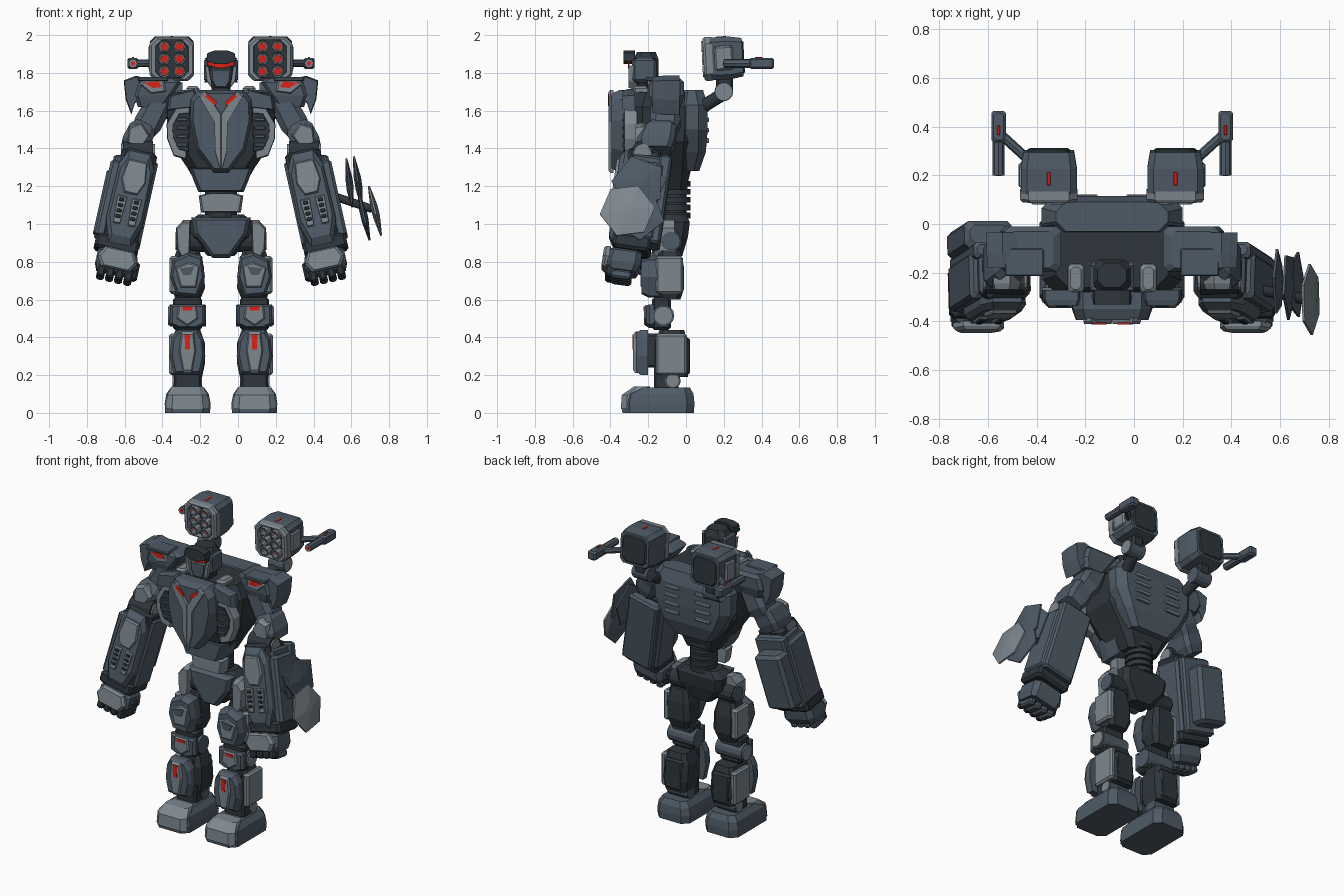
import bpy, bmesh, math
from mathutils import Matrix, Vector

CX = -0.09  # body axis


def material(name, rgb):
    m = bpy.data.materials.new(name)
    m.diffuse_color = (*rgb, 1)
    return m


DARK = material("dark steel", (0.028, 0.037, 0.045))
MID = material("blue grey armour", (0.078, 0.104, 0.135))
LIGHT = material("light grey armour", (0.205, 0.245, 0.275))
RED = material("red glow", (0.7, 0.015, 0.008))
I4 = Matrix.Identity(4)


def emit(name, verts, faces, mat, M=I4, mir=True):
    """Make the part, plus its mirror image across the body axis."""
    for s, tag in ((1, "_left"), (-1, "_right")) if mir else ((1, ""),):
        bm = bmesh.new()
        vs = []
        for v in verts:
            p = M @ Vector(v)
            vs.append(bm.verts.new((p.x * s + CX, p.y, p.z)))
        for f in faces:
            bm.faces.new([vs[i] for i in f])
        bmesh.ops.recalc_face_normals(bm, faces=bm.faces)
        me = bpy.data.meshes.new(name + tag)
        bm.to_mesh(me)
        bm.free()
        me.materials.append(mat)
        bpy.context.collection.objects.link(bpy.data.objects.new(name + tag, me))


def skin(name, rings, mat, M=I4, mir=True):
    n = len(rings[0])
    faces = [list(range(n)), [(len(rings) - 1) * n + i for i in range(n)]]
    for k in range(len(rings) - 1):
        for i in range(n):
            j = (i + 1) % n
            faces.append([k * n + i, k * n + j, (k + 1) * n + j, (k + 1) * n + i])
    emit(name, [v for r in rings for v in r], faces, mat, M, mir)


def loft(name, secs, mat, M=I4, mir=True):
    """Stacked chamfered rectangles: (z, x0, x1, y0, y1, chamfer)."""
    rings = []
    for z, a, b, c, d, k in secs:
        rings.append([(a + k, c, z), (b - k, c, z), (b, c + k, z), (b, d - k, z),
                      (b - k, d, z), (a + k, d, z), (a, d - k, z), (a, c + k, z)])
    skin(name, rings, mat, M, mir)


def box(name, x, y, z, mat, c=0.012, M=I4, mir=True):
    """Chamfered box from three ranges."""
    t = lambda h, i: (h, x[0] + i, x[1] - i, y[0] + i, y[1] - i, c)
    loft(name, [t(z[0], c), t(z[0] + c, 0), t(z[1] - c, 0), t(z[1], c)], mat, M, mir)


def plate(name, pts, back, front, mat, k=0.85, M=I4, mir=True):
    """Front-facing outline in x and z, shrunk by k on the front face."""
    cx = sum(p[0] for p in pts) / len(pts)
    cz = sum(p[1] for p in pts) / len(pts)
    mid = back + (front - back) * 0.6
    ring = lambda y, q: [(cx + (x - cx) * q, y, cz + (z - cz) * q) for x, z in pts]
    skin(name, [ring(back, 1), ring(mid, 1), ring(front, k)], mat, M, mir)


def sym(pts):
    return pts + [(-x, z) for x, z in reversed(pts)]


def turned(name, a, b, prof, mat, n=14, M=I4, mir=True):
    """Profile of (fraction along the axis, radius) turned around a to b."""
    a, b = Vector(a), Vector(b)
    q = (b - a).to_track_quat('Z', 'Y')
    skin(name, [[a.lerp(b, t) + q @ Vector((r * math.cos(math.tau * i / n), r * math.sin(math.tau * i / n), 0))
                 for i in range(n)] for t, r in prof], mat, M, mir)


def cyl(name, a, b, r, mat, n=14, M=I4, mir=True):
    turned(name, a, b, ((0, r), (1, r)), mat, n, M, mir)


# Feet and ankles
loft("foot", [(0, .058, .296, -.337, .042, .04), (.05, .055, .298, -.34, .045, .04),
              (.1, .065, .29, -.33, .04, .04), (.135, .09, .265, -.25, .02, .03)], MID)
loft("toe_cap", [(.02, .065, .29, -.345, -.2, .03), (.095, .07, .285, -.34, -.2, .03),
                 (.14, .095, .26, -.275, -.19, .02)], LIGHT)
cyl("ankle", (.1, -.07, .17), (.25, -.07, .17), .042, MID)
cyl("ankle_cap", (.25, -.07, .17), (.258, -.07, .17), .036, LIGHT)
box("ankle_block", (.105, .25), (-.17, -.04), (.12, .26), DARK)

# Lower legs
loft("shin", [(.19, .1, .25, -.15, .01, .02), (.26, .085, .268, -.165, .02, .03),
              (.37, .085, .268, -.165, .01, .03), (.44, .11, .24, -.14, -.01, .02)], DARK)
box("calf_side", (.235, .275), (-.16, .005), (.2, .42), LIGHT)
box("calf_back", (.11, .24), (-.02, .02), (.2, .4), DARK)
plate("shin_plate", [(.105, .2), (.25, .2), (.272, .3), (.262, .39), (.235, .44), (.12, .44), (.092, .39), (.083, .3)],
      -.2, -.265, MID)
plate("shin_ridge", [(.155, .21), (.2, .21), (.222, .33), (.21, .43), (.145, .43), (.133, .33)], -.25, -.28, LIGHT)
plate("shin_light", [(.165, .335), (.19, .335), (.193, .415), (.162, .415)], -.279, -.283, RED, 1)
box("shin_core", (.13, .225), (-.22, -.1), (.24, .42), DARK)

# Knees
cyl("knee_joint", (.08, -.12, .515), (.272, -.12, .515), .058, MID)
cyl("knee_cap", (.272, -.12, .515), (.28, -.12, .515), .05, LIGHT)
box("knee_block", (.1, .255), (-.18, -.08), (.44, .61), DARK)
plate("knee_plate", [(.085, .47), (.13, .45), (.225, .45), (.27, .47), (.27, .575), (.085, .575)], -.17, -.21, MID)
plate("knee_ridge", [(.12, .5), (.178, .46), (.235, .5), (.225, .57), (.13, .57)], -.2, -.222, LIGHT)
plate("knee_light", [(.15, .543), (.205, .543), (.205, .563), (.15, .563)], -.221, -.225, RED, 1)

# Thighs and hips
loft("thigh", [(.6, .11, .24, -.14, -.03, .02), (.66, .085, .262, -.165, -.01, .03),
               (.77, .09, .265, -.165, -.01, .03), (.86, .115, .235, -.14, -.03, .02)], DARK)
box("thigh_side", (.225, .272), (-.16, -.015), (.63, .83), LIGHT)
plate("thigh_plate", [(.125, .61), (.235, .62), (.27, .72), (.255, .81), (.17, .85), (.1, .83), (.085, .72)],
      -.14, -.235, MID)
plate("thigh_ridge", [(.13, .66), (.215, .66), (.245, .77), (.17, .8), (.11, .78)], -.215, -.242, LIGHT)
plate("thigh_vent", [(.16, .73), (.2, .73), (.22, .765), (.14, .775)], -.241, -.249, MID, 1)
cyl("hip_joint", (.08, -.08, .91), (.232, -.08, .91), .06, DARK)
cyl("hip_cap", (.232, -.08, .91), (.242, -.08, .91), .05, MID)
plate("hip_guard", [(.165, .83), (.2, .8), (.232, .86), (.238, .98), (.2, 1.02), (.16, 1.02)],
      -.06, -.17, LIGHT)
loft("pelvis", [(.83, -.07, .07, -.13, -.02, .02), (.93, -.16, .16, -.15, .01, .03),
                (1.01, -.17, .17, -.14, .02, .03), (1.05, -.12, .12, -.12, 0, .03)], DARK, mir=False)
plate("pelvis_front", sym([(.045, .82), (.14, .95), (.158, 1.035)]), -.12, -.18, MID, .85, mir=False)

# Waist
cyl("waist_core", (0, -.06, 1), (0, -.06, 1.3), .065, DARK, mir=False)
for i in range(5):
    z = 1.03 + i * .042
    cyl(f"waist_ring_{i}", (0, -.06, z), (0, -.06, z + .03), .085, DARK, mir=False)
plate("waist_plate", sym([(.105, 1.06), (.118, 1.15), (.06, 1.165)]), -.13, -.21, LIGHT, .9, mir=False)
plate("belly_plate", sym([(.12, 1.17), (.145, 1.23), (.17, 1.3)]), -.1, -.27, MID, .88, mir=False)

# Torso
loft("torso", [(1.18, -.11, .11, -.15, 0, .03), (1.3, -.18, .18, -.26, .03, .05), (1.44, -.275, .275, -.29, .05, .06),
               (1.62, -.285, .285, -.29, .06, .06), (1.7, -.23, .23, -.26, .04, .05)], DARK, mir=False)
loft("back_shell", [(1.28, -.14, .14, -.06, .07, .03), (1.38, -.22, .22, -.06, .105, .04),
                    (1.5, -.285, .285, -.05, .115, .05), (1.63, -.29, .29, -.05, .115, .05),
                    (1.71, -.23, .23, -.03, .09, .04)], MID, mir=False)
for i in range(4):
    z = 1.43 + i * .055
    box(f"back_vent_{i}", (.06, .17), (.1, .122), (z, z + .024), LIGHT, .004)
plate("chest_plate", sym([(.04, 1.27), (.13, 1.39), (.165, 1.55), (.16, 1.66), (.12, 1.71)]),
      -.28, -.395, MID, .9, mir=False)
plate("chest_ridge", [(0, 1.58), (.085, 1.71), (.118, 1.68), (.035, 1.54), (.03, 1.38), (0, 1.27)],
      -.385, -.41, LIGHT, .95)
plate("chest_light", [(.022, 1.645), (.072, 1.69), (.085, 1.675), (.03, 1.625)], -.405, -.413, RED, 1)
plate("rib_frame", [(.165, 1.63), (.235, 1.62), (.288, 1.53), (.285, 1.45), (.25, 1.36), (.185, 1.34)],
      -.26, -.325, LIGHT, .95)
plate("rib_recess", [(.165, 1.59), (.222, 1.585), (.258, 1.52), (.254, 1.46), (.222, 1.395), (.17, 1.38)],
      -.31, -.332, DARK, .97)
for i in range(4):
    z = 1.41 + i * .045
    box(f"rib_slat_{i}", (.175, .235), (-.338, -.32), (z, z + .018), MID, .004)
box("collar_fin", (.115, .182), (-.28, -.165), (1.6, 1.73), LIGHT)
plate("collar_plate", [(.1, 1.62), (.285, 1.6), (.275, 1.68), (.14, 1.715)], -.27, -.335, MID)

# Head
box("neck", (-.05, .05), (-.26, -.15), (1.64, 1.76), DARK, mir=False)
loft("helmet", [(1.72, -.05, .05, -.27, -.16, .02), (1.77, -.075, .075, -.28, -.145, .025),
                (1.87, -.082, .082, -.28, -.145, .03), (1.91, -.06, .06, -.26, -.16, .03)], DARK, mir=False)
box("ear_guard", (.06, .09), (-.285, -.155), (1.75, 1.88), MID, .015)
plate("cheek", [(.045, 1.715), (.075, 1.755), (.086, 1.84), (.066, 1.835), (.055, 1.77)], -.26, -.305, LIGHT, .9)
plate("brow", sym([(.025, 1.846), (.08, 1.864), (.072, 1.905), (.035, 1.918)]), -.27, -.33, DARK, .98, mir=False)
plate("face_mask", sym([(.03, 1.72), (.05, 1.76), (.055, 1.82)]), -.26, -.3, MID, .85, mir=False)
plate("visor", [(0, 1.823), (.07, 1.84), (.068, 1.866), (0, 1.85)], -.3, -.308, RED, 1)

# Shoulders and upper arms
cyl("shoulder_axle", (.2, -.11, 1.62), (.38, -.11, 1.62), .065, DARK)
loft("shoulder_block", [(1.62, .3, .44, -.18, -.03, .02), (1.68, .26, .46, -.195, -.01, .02),
                        (1.75, .21, .44, -.195, -.01, .02), (1.77, .24, .42, -.18, -.03, .02)], MID)
box("shoulder_brow", (.28, .44), (-.214, -.1), (1.757, 1.778), MID, .005)
plate("shoulder_ridge", [(.29, 1.7), (.37, 1.69), (.43, 1.74), (.4, 1.765), (.3, 1.76)], -.18, -.204, LIGHT)
plate("shoulder_light", [(.312, 1.725), (.36, 1.72), (.41, 1.748), (.33, 1.755)], -.203, -.208, RED, 1)
plate("pauldron", [(.4, 1.68), (.455, 1.64), (.475, 1.58), (.505, 1.66), (.515, 1.76), (.45, 1.785), (.39, 1.77)],
      -.035, -.18, MID, .92)
A = Matrix.Translation((.35, -.11, 1.6)) @ Matrix.Rotation(math.radians(-28), 4, 'Y')
loft("upper_arm", [(-.16, -.05, .06, -.08, .05, .02), (-.08, -.075, .075, -.08, .08, .03),
                   (.05, -.07, .07, -.075, .075, .03), (.08, -.05, .05, -.06, .06, .02)], MID, A)
loft("elbow_guard", [(-.25, -.05, .07, -.14, .03, .02), (-.2, -.065, .085, -.15, .05, .025),
                     (-.12, -.06, .085, -.12, .06, .025), (-.08, -.04, .06, -.08, .04, .02)], MID, A)
plate("elbow_plate", [(-.03, -.22), (.05, -.22), (.08, -.14), (.03, -.09), (-.04, -.13)], -.1, -.158, LIGHT, .85, A)
cyl("elbow_joint", (.36, -.23, 1.38), (.52, -.23, 1.38), .06, DARK)
cyl("elbow_cap", (.35, -.23, 1.38), (.53, -.23, 1.38), .045, LIGHT)

# Forearms, in a frame that leans outward and forward
F = Matrix.Translation((.425, -.19, 1.4)) @ Matrix.Rotation(math.radians(-12.5), 4, 'Y') \
    @ Matrix.Rotation(math.radians(-8), 4, 'X')
box("forearm", (-.095, .095), (-.11, .07), (-.57, -.02), DARK, .02, F)
box("forearm_shell", (-.108, .108), (-.09, .09), (-.53, -.06), MID, .015, F)
box("forearm_side", (.08, .14), (-.1, .09), (-.52, -.1), MID, .015, F)
box("forearm_pack", (-.085, .13), (.06, .125), (-.53, -.05), MID, .012, F)
plate("forearm_plate", [(-.06, -.54), (.06, -.54), (.1, -.42), (.095, -.12), (.06, -.04), (-.06, -.04),
                        (-.095, -.12), (-.1, -.42)], -.09, -.15, MID, .85, F)
plate("forearm_ridge", [(-.035, -.27), (.035, -.27), (.065, -.2), (.05, -.09), (-.05, -.09), (-.065, -.2)],
      -.14, -.165, LIGHT, .92, F)
for k, x in enumerate((-.04, .04)):
    plate(f"forearm_vent_{k}", [(x - .018, -.44), (x + .018, -.44), (x + .026, -.29), (x - .026, -.29)],
          -.14, -.16, LIGHT, .92, F)
    for i in range(4):
        z = -.41 + i * .03
        box(f"vent_slot_{k}_{i}", (x - .013, x + .013), (-.167, -.155), (z, z + .018), DARK, .003, F)
box("cuff", (-.105, .13), (-.12, .08), (-.58, -.5), DARK, .015, F)
R = Matrix.Scale(-1, 4, (1, 0, 0))
box("right_arm_pack", (-.05, .15), (.11, .225), (-.49, -.12), MID, .02, R @ F, False)

# Fists
loft("hand", [(-.69, -.1, .09, -.13, .02, .02), (-.65, -.12, .105, -.15, .04, .03),
              (-.59, -.11, .105, -.14, .04, .03), (-.55, -.07, .07, -.09, .02, .02)], MID, F)
plate("knuckle_guard", [(-.085, -.68), (.07, -.68), (.1, -.63), (.07, -.57), (-.085, -.57), (-.115, -.63)],
      -.13, -.165, LIGHT, .85, F)
for i in range(4):
    x = -.105 + i * .049
    box(f"finger_{i}", (x, x + .043), (-.14, -.08), (-.73, -.66), DARK, .01, F)
    box(f"fingertip_{i}", (x, x + .043), (-.11, 0), (-.735, -.69), MID, .01, F)
box("thumb", (-.13, -.09), (-.1, -.02), (-.71, -.61), DARK, .012, F)

# Overlapping shield discs on the left forearm
for i, (x, y, z, r, tilt, n, mat) in enumerate(((.59, -.24, 1.21, .14, 7, 5, MID), (.635, -.25, 1.22, .145, 9, 5, MID),
                                                (.665, -.25, 1.05, .14, 13, 5, MID), (.725, -.31, 1.07, .147, 14, 6, LIGHT))):
    D = Matrix.Translation((x - CX, y, z)) @ Matrix.Rotation(math.radians(90 - tilt), 4, 'Y') \
        @ Matrix.Rotation(.5 + .4 * i, 4, 'Z')
    ring = lambda h, q: [(q * math.cos(math.tau * k / n), q * math.sin(math.tau * k / n), h) for k in range(n)]
    skin(f"shield_disc_{i}", [ring(-.018, r * .25), ring(-.005, r), ring(.005, r), ring(.02, r * .2)], mat, D, False)
cyl("shield_mount", (.56, -.26, 1.16), (.8, -.31, 1.08), .022, DARK, mir=False)

# Shoulder launchers with a recessed face of rocket tubes
L = Matrix.Translation((.26, .2, 1.878)) @ Matrix.Rotation(math.radians(3), 4, 'X')
octagon = lambda w, h, c: sym([(w - c, -h), (w, c - h), (w, h - c), (w - c, h)])
plate("launcher", octagon(.115, .113, .025), -.07, .1, MID, .9, L)
plate("launcher_back", octagon(.088, .088, .025), .09, .108, DARK, .92, L)
rim = lambda y, w, h: [(x, y, z) for x, z in octagon(w, h, .035)]
skin("launcher_rim", [rim(-.06, .118, .116), rim(-.095, .118, .116), rim(-.108, .108, .108),
                      rim(-.108, .088, .103), rim(-.072, .086, .1)], LIGHT, L)
plate("launcher_face", octagon(.087, .102, .03), -.068, -.076, DARK, 1, L)
box("launcher_side", (.1, .124), (-.05, .05), (-.065, .065), LIGHT, .01, L)
for i in range(6):
    x, z = (i % 2 - .5) * .08, (i // 2 - 1) * .066
    turned(f"tube_{i}", (x, -.07, z), (x, -.115, z), ((0, .033), (.85, .033), (1, .03), (1, .023), (.15, .023)),
           LIGHT, 10, L)
    cyl(f"rocket_{i}", (x, -.074, z), (x, -.082, z), .02, RED, 8, L)
box("launcher_light", (-.008, .008), (-.035, .02), (.108, .116), RED, .002, L)
cyl("launcher_pivot", (.205, .2, 1.7), (.315, .2, 1.7), .05, MID)
cyl("launcher_pivot_cap", (.315, .2, 1.7), (.322, .2, 1.7), .044, LIGHT)
box("launcher_neck", (.22, .3), (.16, .25), (1.7, 1.78), DARK)
cyl("launcher_arm", (.25, .2, 1.69), (.22, .07, 1.61), .035, DARK)

# Side guns on the launchers
cyl("gun_arm", (.35, .27, 1.85), (.46, .37, 1.85), .02, MID, 8)
box("gun_body", (.436, .496), (.335, .465), (1.82, 1.88), MID, .01)
cyl("gun_barrel", (.466, .34, 1.85), (.466, .2, 1.85), .024, MID, 8)
cyl("gun_ring", (.466, .206, 1.85), (.466, .199, 1.85), .022, LIGHT, 8)
cyl("gun_muzzle", (.466, .204, 1.85), (.466, .197, 1.85), .012, RED, 8)
box("gun_light", (.46, .472), (.365, .405), (1.878, 1.884), RED, .002)
